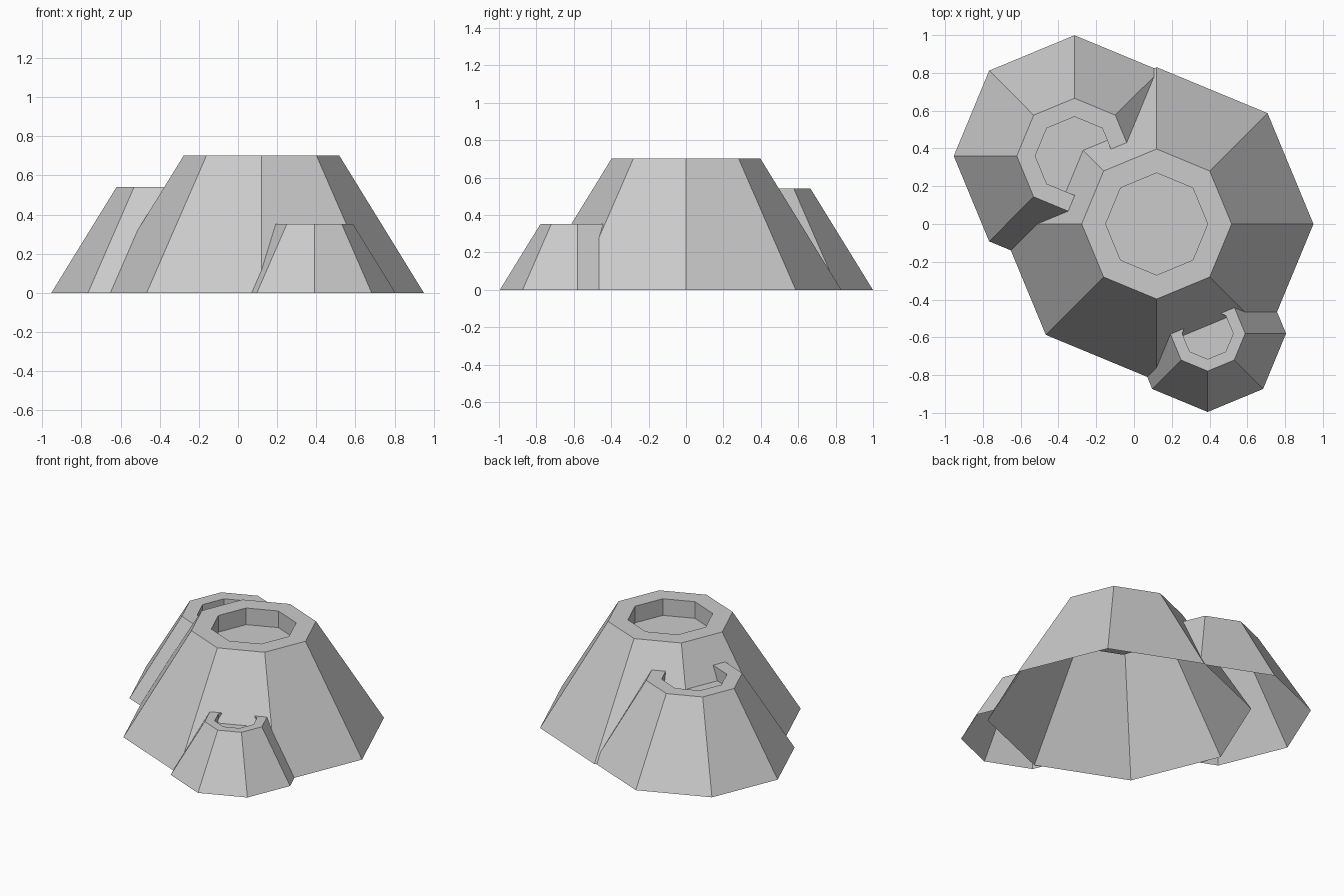
import bpy, bmesh
from math import cos, sin, pi
from mathutils import Vector

if "Cube" in bpy.data.objects:
    bpy.data.objects.remove(bpy.data.objects["Cube"])

SIDES = 8
# (radius, height) profile: base, outer lip, inner lip, crater floor
PROFILE = [(0.83, 0.0), (0.397, 0.703), (0.27, 0.703), (0.27, 0.588)]


def cone_mesh(cx, cy, s):
    # open-bottomed octagonal cone with a sunken crater
    bm = bmesh.new()
    rings = [[bm.verts.new((cx + r * s * cos(2 * pi * i / SIDES),
                            cy + r * s * sin(2 * pi * i / SIDES), z * s))
              for i in range(SIDES)] for r, z in PROFILE]
    for a, b in zip(rings, rings[1:]):
        for i in range(SIDES):
            j = (i + 1) % SIDES
            bm.faces.new((a[i], a[j], b[j], b[i]))
    bm.faces.new(rings[-1])
    bm.normal_update()
    return bm


def finish(bm, name):
    me = bpy.data.meshes.new(name)
    bm.to_mesh(me)
    bm.free()
    ob = bpy.data.objects.new(name, me)
    bpy.context.collection.objects.link(ob)


# large central cone; keep its wall planes to trim the neighbours
big = cone_mesh(0.12, 0.0, 1.0)
big.faces.ensure_lookup_table()
planes = [(f.calc_center_median(), f.normal.copy()) for f in big.faces[:SIDES]]
finish(big, "large_cone")

# smaller cones, cut away where they run inside the large one
for name, x, y, s in [("medium_cone", -0.315, 0.36, 0.77),
                      ("small_cone", 0.39, -0.58, 0.5)]:
    bm = cone_mesh(x, y, s)
    for co, no in planes:
        bmesh.ops.bisect_plane(bm, geom=bm.verts[:] + bm.edges[:] + bm.faces[:],
                               plane_co=co, plane_no=no, dist=1e-5)
    inside = [f for f in bm.faces
              if all((f.calc_center_median() - co).dot(no) < 0 for co, no in planes)]
    bmesh.ops.delete(bm, geom=inside, context='FACES')
    bmesh.ops.dissolve_limit(bm, angle_limit=0.01, verts=bm.verts[:], edges=bm.edges[:])
    finish(bm, name)
